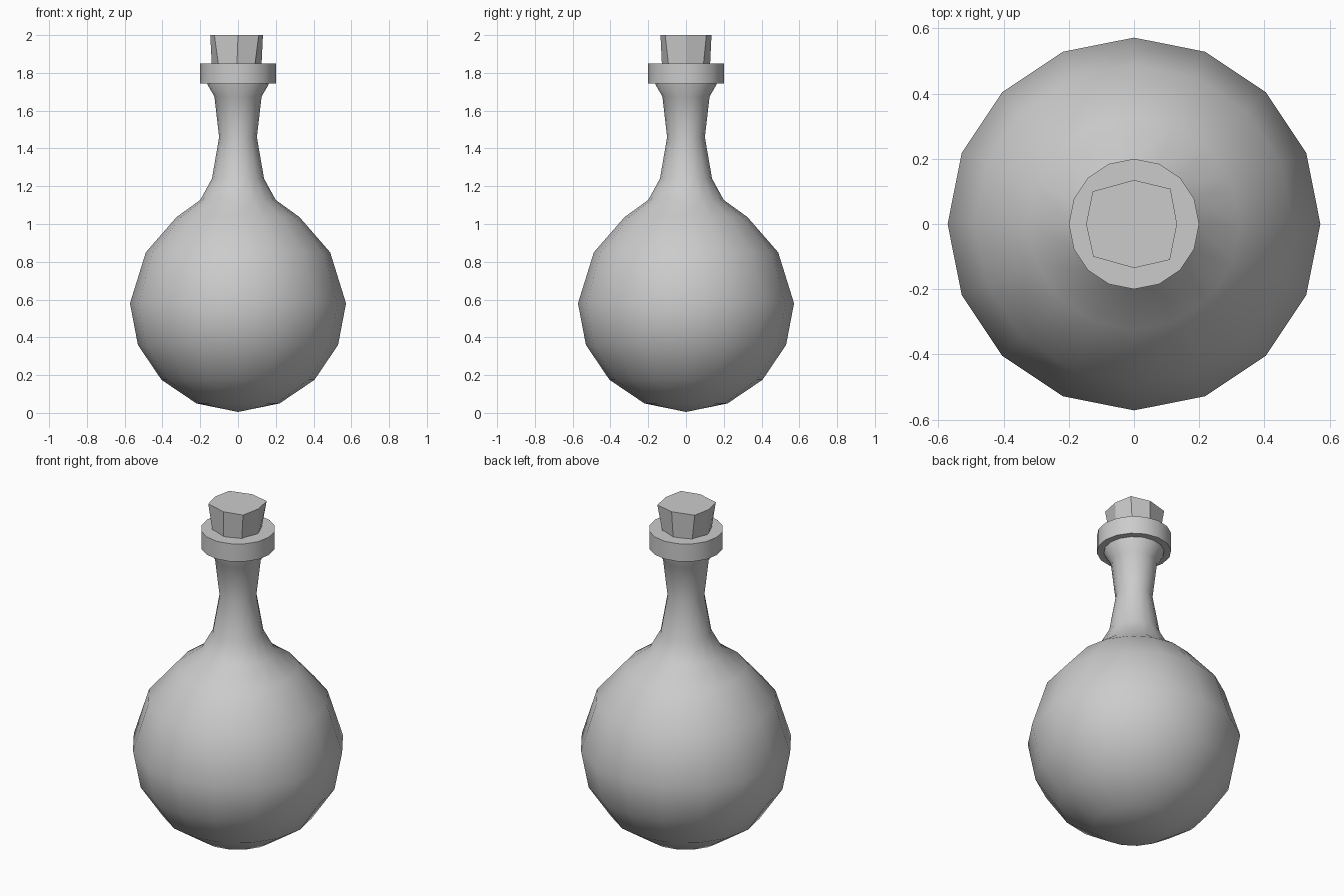
import bpy, bmesh, math

cube = bpy.data.objects.get("Cube")
if cube:
    bpy.data.objects.remove(cube, do_unlink=True)

SIDES = 16

grey = bpy.data.materials.new("plain_grey")
grey.use_nodes = True
colour = (0.6, 0.6, 0.6, 1)
grey.diffuse_color = colour
grey.node_tree.nodes["Principled BSDF"].inputs["Base Color"].default_value = colour


def finish(name, bm, smooth_angle=None):
    bmesh.ops.recalc_face_normals(bm, faces=bm.faces)
    mesh = bpy.data.meshes.new(name)
    bm.to_mesh(mesh)
    bm.free()
    mesh.materials.append(grey)
    obj = bpy.data.objects.new(name, mesh)
    bpy.context.collection.objects.link(obj)
    if smooth_angle:
        bpy.ops.object.select_all(action='DESELECT')
        obj.select_set(True)
        bpy.context.view_layer.objects.active = obj
        bpy.ops.object.shade_smooth_by_angle(angle=math.radians(smooth_angle))
    return obj


def lathe(name, profile, smooth_angle):
    """Spin a (radius, height) profile round the z axis."""
    bm = bmesh.new()
    verts = [bm.verts.new((r, 0, z)) for r, z in profile]
    edges = [bm.edges.new(pair) for pair in zip(verts, verts[1:])]
    bmesh.ops.spin(bm, geom=verts + edges, cent=(0, 0, 0), axis=(0, 0, 1),
                   angle=math.tau, steps=SIDES, use_merge=True)
    bmesh.ops.remove_doubles(bm, verts=bm.verts, dist=0.0005)
    return finish(name, bm, smooth_angle)


# Round flask bowl running up into the flared neck
lathe("flask_body", [
    (0, 0.005), (0.22, 0.05), (0.405, 0.175), (0.53, 0.36), (0.572, 0.58),
    (0.488, 0.85), (0.325, 1.037), (0.2, 1.127), (0.138, 1.24), (0.1, 1.46),
    (0.125, 1.675), (0.162, 1.738), (0.162, 1.75)], 40)

# Thick collar around the mouth
lathe("mouth_collar", [
    (0, 1.745), (0.2, 1.745), (0.2, 1.85), (0, 1.85)], 40)

# Roughly cut eight-sided stopper with a slightly uneven top
bm = bmesh.new()
top = [(0.132, 0), (0.112, 0.108), (0, 0.135), (-0.127, 0.1),
       (-0.147, 0), (-0.125, -0.1), (0, -0.135), (0.11, -0.11)]
upper = [bm.verts.new((x, y, 2)) for x, y in top]
lower = []
for i in range(len(top)):
    a = math.tau * i / len(top)
    lower.append(bm.verts.new((0.13 * math.cos(a) - 0.007, 0.126 * math.sin(a), 1.81)))
bm.faces.new(upper)
bm.faces.new(lower)
for i in range(len(top)):
    j = (i + 1) % len(top)
    bm.faces.new((lower[i], lower[j], upper[j], upper[i]))
finish("stopper", bm)
